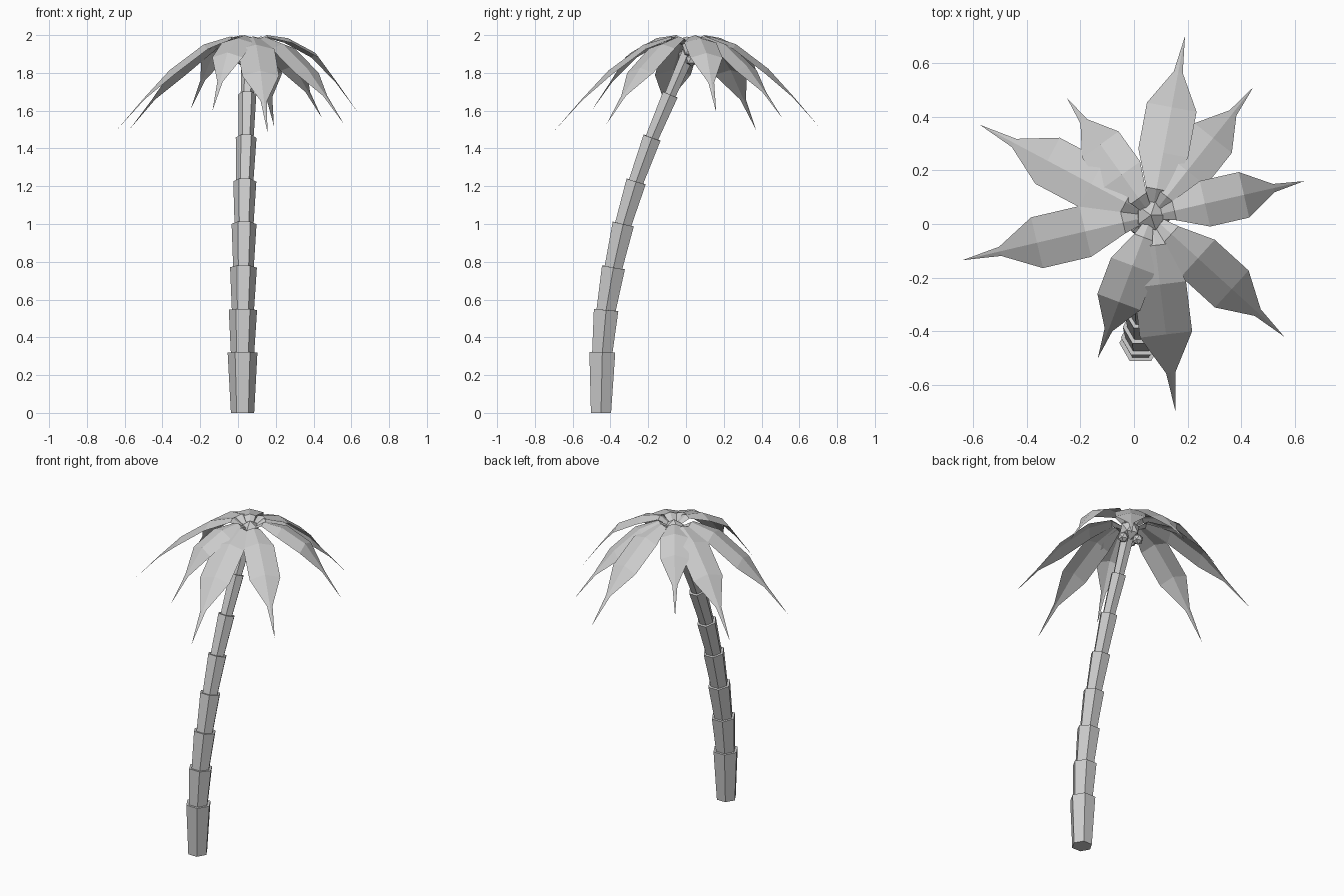
import bpy, bmesh, math
from mathutils import Vector

if "Cube" in bpy.data.objects:
    bpy.data.objects.remove(bpy.data.objects["Cube"])


def make_object(name, bm):
    mesh = bpy.data.meshes.new(name)
    bm.to_mesh(mesh)
    bm.free()
    ob = bpy.data.objects.new(name, mesh)
    bpy.context.collection.objects.link(ob)
    return ob


def ring(bm, centre, axis, radius, sides=6):
    # ring of vertices perpendicular to the axis, one corner on +x
    v = axis.cross(Vector((1, 0, 0))).normalized()
    u = v.cross(axis).normalized()
    return [bm.verts.new(centre + radius * (u * math.cos(a) + v * math.sin(a)))
            for a in (2 * math.pi * i / sides for i in range(sides))]


# Trunk: stacked flared hexagonal segments along a leaning curve (x, y, z, top radius)
path = [(0.024, -0.45, 0.0, 0), (0.024, -0.443, 0.32, 0.079),
        (0.026, -0.423, 0.545, 0.075), (0.029, -0.384, 0.770, 0.071),
        (0.032, -0.332, 1.0, 0.066), (0.036, -0.264, 1.225, 0.061),
        (0.043, -0.18, 1.457, 0.055), (0.049, -0.083, 1.685, 0.048),
        (0.06, 0.015, 1.91, 0.042)]
bm = bmesh.new()
for i, (a, b) in enumerate(zip(path, path[1:])):
    lo, hi = Vector(a[:3]), Vector(b[:3])
    axis = (hi - lo).normalized()
    r = b[3]
    low = ring(bm, lo - axis * (0.01 if i else 0),
               axis if i else Vector((0, 0, 1)), r * (0.82 if i else 0.78))
    top = ring(bm, hi, axis, r)
    for j in range(6):
        k = (j + 1) % 6
        bm.faces.new((low[j], low[k], top[k], top[j]))
    bm.faces.new(low[::-1])
    bm.faces.new(top)
bmesh.ops.recalc_face_normals(bm, faces=bm.faces)
make_object("trunk", bm)

# Fronds: arched leaves slightly folded along the midrib, given by their tips
CROWN = Vector((0.065, 0.03, 0))
TOP_Z = 2.0
tips = [(0.19, 0.70, 1.52), (0.445, 0.51, 1.56), (0.635, 0.16, 1.59),
        (0.56, -0.42, 1.53), (0.155, -0.70, 1.49), (-0.135, -0.50, 1.60),
        (-0.64, -0.135, 1.50), (-0.575, 0.37, 1.50), (-0.25, 0.47, 1.61)]
# (fraction of length, drop of long fronds, drop of short fronds, width, fold depth)
rows = [(0.02, 0.13, 0.13, 0.15, 0.005), (0.15, 0.015, 0.0, 0.42, 0.012),
        (0.35, 0.10, 0.04, 1.0, 0.024), (0.605, 0.37, 0.23, 1.0, 0.026),
        (0.80, 0.67, 0.60, 0.18, 0.006)]
for n, tip in enumerate(tips):
    bm = bmesh.new()
    out = Vector((tip[0], tip[1], 0)) - CROWN
    side = Vector((-out.y, out.x, 0)).normalized()
    half = 0.045 + 0.072 * out.length
    drop = TOP_Z - tip[2]
    prev = None
    for t, d_long, d_short, w, fold in rows:
        d = d_short if out.length < 0.6 else d_long
        mid = CROWN + out * t + Vector((0, 0, TOP_Z - drop * d))
        off, dip = side * half * w, Vector((0, 0, fold))
        cur = [bm.verts.new(p) for p in (mid + off - dip, mid, mid - off - dip)]
        if prev:
            for j in (0, 1):
                bm.faces.new((prev[j], prev[j + 1], cur[j + 1], cur[j]))
        prev = cur
    point = bm.verts.new(tip)
    for j in (0, 1):
        bm.faces.new((prev[j], prev[j + 1], point))
    bmesh.ops.recalc_face_normals(bm, faces=bm.faces)
    if sum(f.normal.z for f in bm.faces) < 0:
        bmesh.ops.reverse_faces(bm, faces=bm.faces)
    make_object(f"frond_{n + 1}", bm)

# Crown bud where the fronds meet
bpy.ops.mesh.primitive_ico_sphere_add(subdivisions=1, radius=0.065,
                                      location=(0.063, 0.033, 1.928))
bpy.context.object.name = "crown_bud"

# Coconuts hanging under the crown
for n, loc in enumerate([(0.025, 0.065, 1.868), (0.108, 0.03, 1.868), (0.015, -0.01, 1.89)]):
    bpy.ops.mesh.primitive_ico_sphere_add(subdivisions=1, radius=0.034, location=loc)
    bpy.context.object.name = f"coconut_{n + 1}"
